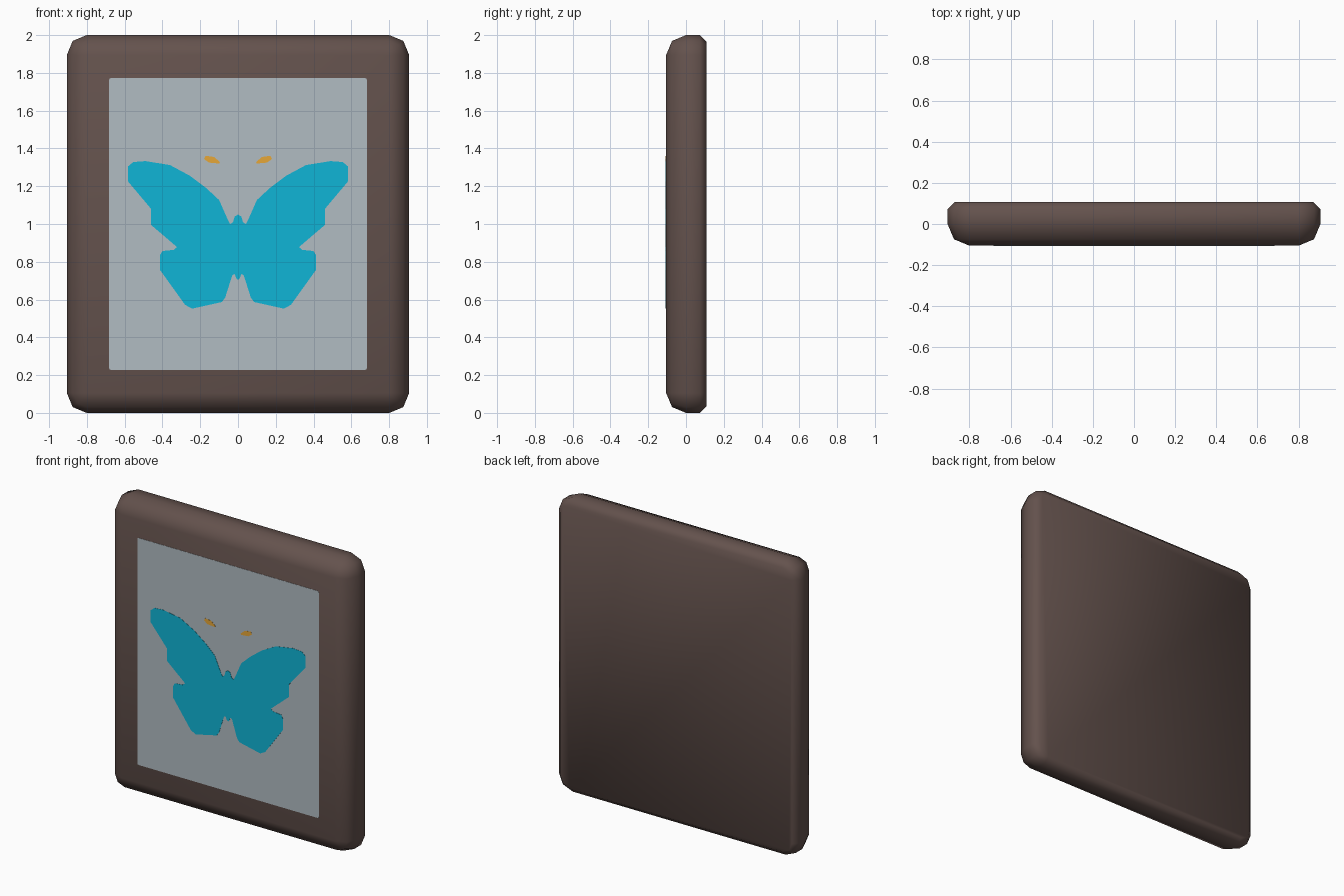
import bpy, bmesh, math

if "Cube" in bpy.data.objects:
    bpy.data.objects.remove(bpy.data.objects["Cube"])


def material(name, rgb):
    lin = [((c / 255 + 0.055) / 1.055) ** 2.4 if c > 10 else c / 255 / 12.92 for c in rgb]
    m = bpy.data.materials.new(name)
    m.diffuse_color = (*lin, 1)
    m.use_nodes = True
    m.node_tree.nodes["Principled BSDF"].inputs["Base Color"].default_value = m.diffuse_color
    return m


def finish(bm, name, mat, smooth=False):
    bmesh.ops.recalc_face_normals(bm, faces=bm.faces)
    for f in bm.faces:
        f.smooth = smooth
    me = bpy.data.meshes.new(name)
    bm.to_mesh(me)
    bm.free()
    me.materials.append(mat)
    ob = bpy.data.objects.new(name, me)
    bpy.context.collection.objects.link(ob)
    return ob


def rounded_rect(hw, hh, r, seg=2):
    """Outline in x/z around z = 1, every corner rounded with seg steps."""
    pts = []
    for q, (sx, sz) in enumerate([(1, 1), (-1, 1), (-1, -1), (1, -1)]):
        for i in range(seg + 1):
            a = math.pi / 2 * (q + i / seg)
            pts.append((sx * (hw - r) + r * math.cos(a), 1 + sz * (hh - r) + r * math.sin(a)))
    return pts


def plate(name, outline, y_front, y_back, mat):
    """Thin flat plate cut to an x/z outline, facing -y."""
    bm = bmesh.new()
    front = [bm.verts.new((x, y_front, z)) for x, z in outline]
    back = [bm.verts.new((x, y_back, z)) for x, z in outline]
    bm.faces.new(front)
    bm.faces.new(back[::-1])
    n = len(outline)
    for i in range(n):
        j = (i + 1) % n
        bm.faces.new((front[i], back[i], back[j], front[j]))
    return finish(bm, name, mat)


brown = material("dark brown wood", (100, 82, 77))
grey = material("pale grey backing", (177, 188, 194))
teal = material("bright cyan", (16, 181, 214))
amber = material("amber", (230, 167, 57))

# frame body: rounded slab with a soft front edge and a small back bevel
R = 0.105
profile = [(0.108, 0.035), (0.073, 0.0), (0.0, 0.0), (-0.074, 0.031), (-R, R)]
bm = bmesh.new()
rings = []
for y, inset in profile:
    rings.append([bm.verts.new((x, y, z)) for x, z in
                  rounded_rect(0.906 - inset, 1 - inset, R - inset)])
for a, b in zip(rings, rings[1:]):
    n = len(a)
    for i in range(n):
        bm.faces.new((a[i], a[(i + 1) % n], b[(i + 1) % n], b[i]))
bm.faces.new(rings[0])
bm.faces.new(rings[-1])
bmesh.ops.remove_doubles(bm, verts=bm.verts, dist=1e-4)
finish(bm, "frame", brown, smooth=True)

# backing panel
plate("backing_panel", rounded_rect(0.683, 0.772, 0.01), -0.1065, -0.104, grey)

# butterfly: right half outline from head to tail, mirrored
half = [(0, 1.05), (0.018, 1.04), (0.026, 1.01), (0.042, 1.0), (0.055, 1.025), (0.1, 1.127),
        (0.168, 1.19), (0.254, 1.255), (0.36, 1.312), (0.49, 1.333), (0.555, 1.328),
        (0.582, 1.305), (0.582, 1.225), (0.46, 1.08), (0.46, 0.995), (0.323, 0.878),
        (0.339, 0.863), (0.4, 0.857), (0.413, 0.835), (0.413, 0.757), (0.28, 0.572),
        (0.243, 0.552), (0.085, 0.587), (0.068, 0.61), (0.03, 0.73), (0.018, 0.735),
        (0.008, 0.71), (0, 0.705)]
outline = half + [(-x, z) for x, z in half[-2:0:-1]]
plate("butterfly", outline, -0.108, -0.105, teal)

# antenna tips
tip = [(0.095, 1.328), (0.127, 1.355), (0.172, 1.361), (0.18, 1.344), (0.153, 1.325), (0.1, 1.32)]
for side, s in (("left", -1), ("right", 1)):
    plate("antenna_" + side, [(s * x, z) for x, z in tip], -0.108, -0.105, amber)
